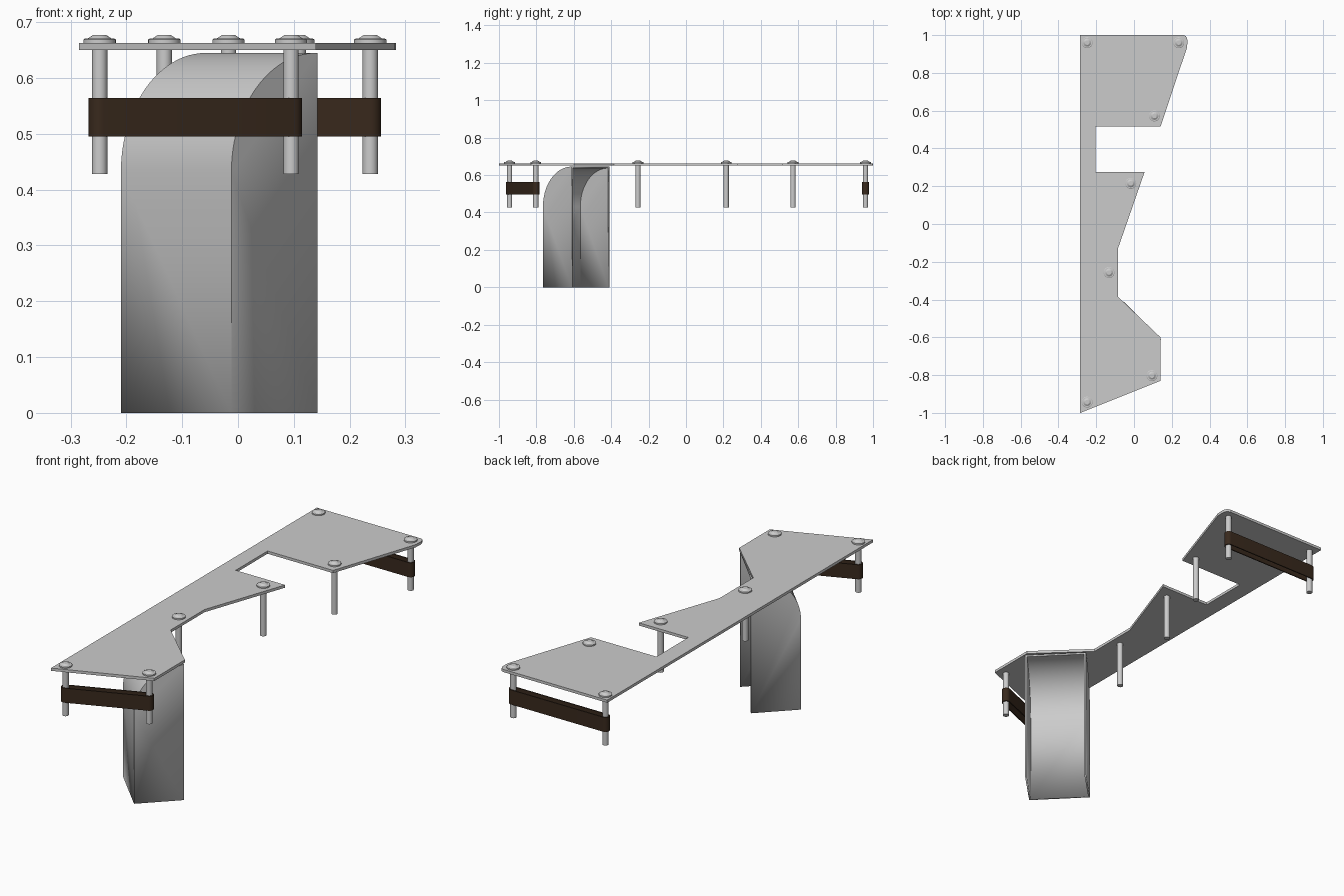
import bpy, bmesh, math
from mathutils import Vector

if "Cube" in bpy.data.objects:
    bpy.data.objects.remove(bpy.data.objects["Cube"])

PINS = [(-0.248, 0.96), (0.237, 0.96), (0.108, 0.572), (-0.017, 0.215),
        (-0.132, -0.257), (0.095, -0.803), (-0.248, -0.943)]


def finish(name, bm, smooth=True):
    bmesh.ops.recalc_face_normals(bm, faces=bm.faces)
    mesh = bpy.data.meshes.new(name)
    bm.to_mesh(mesh)
    bm.free()
    ob = bpy.data.objects.new(name, mesh)
    bpy.context.collection.objects.link(ob)
    if smooth:
        bpy.ops.object.select_all(action='DESELECT')
        ob.select_set(True)
        bpy.context.view_layer.objects.active = ob
        bpy.ops.object.shade_smooth_by_angle(angle=math.radians(30))
    return ob


def extrude_outline(name, pts, z0, z1):
    bm = bmesh.new()
    face = bm.faces.new([bm.verts.new((x, y, z0)) for x, y in pts])
    ext = bmesh.ops.extrude_face_region(bm, geom=[face])
    verts = [g for g in ext['geom'] if isinstance(g, bmesh.types.BMVert)]
    bmesh.ops.translate(bm, verts=verts, vec=(0, 0, z1 - z0))
    return finish(name, bm, False)


def pin(name, x, y):
    # shaft, flange and low domed head turned from one profile
    prof = [(0, 0.428), (0.0138, 0.428), (0.0138, 0.663), (0.029, 0.663),
            (0.029, 0.669), (0.026, 0.671), (0.021, 0.671), (0.012, 0.677), (0, 0.677)]
    bm = bmesh.new()
    vs = [bm.verts.new((r, 0, z)) for r, z in prof]
    edges = [bm.edges.new(p) for p in zip(vs, vs[1:])]
    bmesh.ops.spin(bm, geom=vs + edges, axis=(0, 0, 1), cent=(0, 0, 0),
                   angle=math.tau, steps=32)
    bmesh.ops.remove_doubles(bm, verts=bm.verts, dist=1e-5)
    finish(name, bm).location = (x, y, 0)


def band(name, a, b, mat):
    # hollow stadium loop wrapped round two pins
    a, b = Vector(a), Vector(b)
    ang = math.atan2(b.y - a.y, b.x - a.x)
    bm = bmesh.new()
    rings = []
    for r, z in ((0.0195, 0.495), (0.0195, 0.564), (0.0142, 0.564), (0.0142, 0.495)):
        ring = []
        for c, start in ((b, ang - math.pi / 2), (a, ang + math.pi / 2)):
            for i in range(17):
                t = start + math.pi * i / 16
                ring.append(bm.verts.new((c.x + r * math.cos(t), c.y + r * math.sin(t), z)))
        rings.append(ring)
    n = len(rings[0])
    for k in range(4):
        p, q = rings[k], rings[(k + 1) % 4]
        for i in range(n):
            j = (i + 1) % n
            bm.faces.new((p[i], p[j], q[j], q[i]))
    finish(name, bm).data.materials.append(mat)


# thin top plate with notches and one rounded corner
outline = [(-0.285, 1), (0.262, 1), (0.274, 0.995), (0.281, 0.984), (0.283, 0.97),
           (0.281, 0.935), (0.14, 0.515), (-0.205, 0.515), (-0.205, 0.275),
           (0.056, 0.275), (-0.085, -0.13), (-0.085, -0.385), (0.14, -0.6),
           (0.14, -0.83), (-0.285, -1)]
extrude_outline("top_plate", outline, 0.65, 0.663)

# pins through the plate
for i, (x, y) in enumerate(PINS):
    pin(f"pin_{i + 1}", x, y)

# dark elastic bands
brown = bpy.data.materials.new("dark_brown")
brown.diffuse_color = (0.04, 0.022, 0.012, 1)
brown.use_nodes = True
brown.node_tree.nodes["Principled BSDF"].inputs["Base Color"].default_value = brown.diffuse_color
band("front_band", PINS[6], PINS[5], brown)
band("back_band", PINS[0], PINS[1], brown)

# hollow leg: curved front wall and two side walls, open at the rear and bottom
corner = Vector((-0.012, -0.765, 0))
width = Vector((-0.198, 0.2, 0))
depth = Vector((1, 1, 0)).normalized()
D, H, R = 0.219, 0.645, 0.215
profile = [(0, 0)]
for i in range(25):
    t = math.pi / 2 * i / 24
    profile.append((R - R * math.cos(t), H - R + R * math.sin(t)))
profile.append((D, H))
bm = bmesh.new()
sides = []
for w in (0, 1):
    sides.append([bm.verts.new(corner + width * w + depth * u + Vector((0, 0, z)))
                  for u, z in profile + [(D, 0)]])
right, left = sides
for i in range(len(profile) - 1):
    bm.faces.new((right[i], right[i + 1], left[i + 1], left[i]))
bm.faces.new(right)
bm.faces.new(left)
leg = finish("curved_leg", bm)
# make the curved wall face outward so the thickness goes inward
if leg.data.polygons[0].normal.dot(depth) > 0:
    leg.data.flip_normals()
solid = leg.modifiers.new("wall", 'SOLIDIFY')
solid.thickness = 0.008
solid.offset = -1
solid.use_even_offset = True
